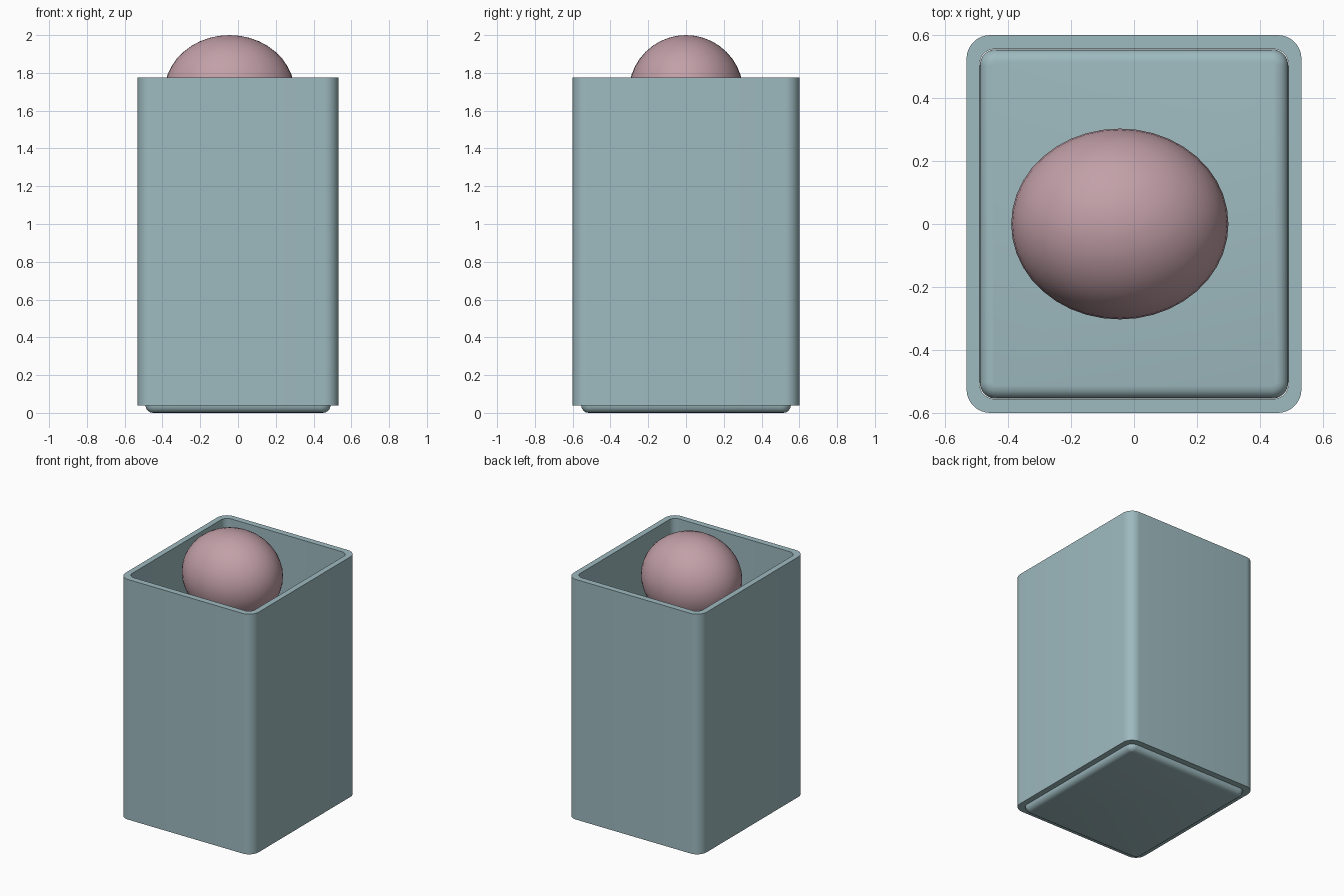
import bpy, bmesh, math

if "Cube" in bpy.data.objects:
    bpy.data.objects.remove(bpy.data.objects["Cube"], do_unlink=True)


def material(name, color):
    mat = bpy.data.materials.new(name)
    mat.use_nodes = True
    mat.diffuse_color = (*color, 1)
    mat.node_tree.nodes["Principled BSDF"].inputs["Base Color"].default_value = (*color, 1)
    return mat


def rounded_ring(bm, half_x, half_y, radius, z, steps=8):
    """One rounded rectangle of vertices at height z."""
    ring = []
    for corner, (sx, sy) in enumerate([(1, 1), (-1, 1), (-1, -1), (1, -1)]):
        for i in range(steps + 1):
            a = math.pi / 2 * (corner + i / steps)
            ring.append(bm.verts.new((sx * (half_x - radius) + radius * math.cos(a),
                                      sy * (half_y - radius) + radius * math.sin(a), z)))
    return ring


def bridge(bm, lower, upper):
    n = len(lower)
    for i in range(n):
        j = (i + 1) % n
        bm.faces.new((lower[i], lower[j], upper[j], upper[i]))


def finish(bm, name, mat):
    bmesh.ops.recalc_face_normals(bm, faces=bm.faces)
    mesh = bpy.data.meshes.new(name)
    bm.to_mesh(mesh)
    bm.free()
    mesh.materials.append(mat)
    obj = bpy.data.objects.new(name, mesh)
    bpy.context.collection.objects.link(obj)
    bpy.ops.object.select_all(action="DESELECT")
    obj.select_set(True)
    bpy.context.view_layer.objects.active = obj
    bpy.ops.object.shade_smooth_by_angle(angle=math.radians(35))
    return obj


teal = material("dusty_teal", (0.34, 0.49, 0.52))
pink = material("dusty_pink", (0.54, 0.35, 0.39))

# Open rectangular sleeve with thin walls
bm = bmesh.new()
rings = [rounded_ring(bm, 0.532, 0.6, 0.075, 0.04),
         rounded_ring(bm, 0.532, 0.6, 0.075, 1.775),
         rounded_ring(bm, 0.491, 0.556, 0.05, 1.775),
         rounded_ring(bm, 0.491, 0.556, 0.05, 0.04)]
for i in range(4):
    bridge(bm, rings[i], rings[(i + 1) % 4])
finish(bm, "container_wall", teal)

# Soft-edged base slab, seated inside the sleeve and showing below it
HEIGHT, EDGE, STEPS = 0.1, 0.04, 4
bm = bmesh.new()
profile = []
for start, z in ((-math.pi / 2, EDGE), (0, HEIGHT - EDGE)):
    for i in range(STEPS + 1):
        a = start + math.pi / 2 * i / STEPS
        profile.append((EDGE * (1 - math.cos(a)), z + EDGE * math.sin(a)))
rings = [rounded_ring(bm, 0.49 - d, 0.555 - d, 0.052 - d, z) for d, z in profile]
for lower, upper in zip(rings, rings[1:]):
    bridge(bm, lower, upper)
bm.faces.new(rings[0])
bm.faces.new(rings[-1])
finish(bm, "base_slab", teal)

# Slightly widened ball in the opening
bm = bmesh.new()
bmesh.ops.create_uvsphere(bm, u_segments=40, v_segments=20, radius=1)
bmesh.ops.scale(bm, vec=(0.345, 0.303, 0.303), verts=bm.verts)
bmesh.ops.translate(bm, vec=(-0.045, 0, 1.697), verts=bm.verts)
finish(bm, "ball", pink)
